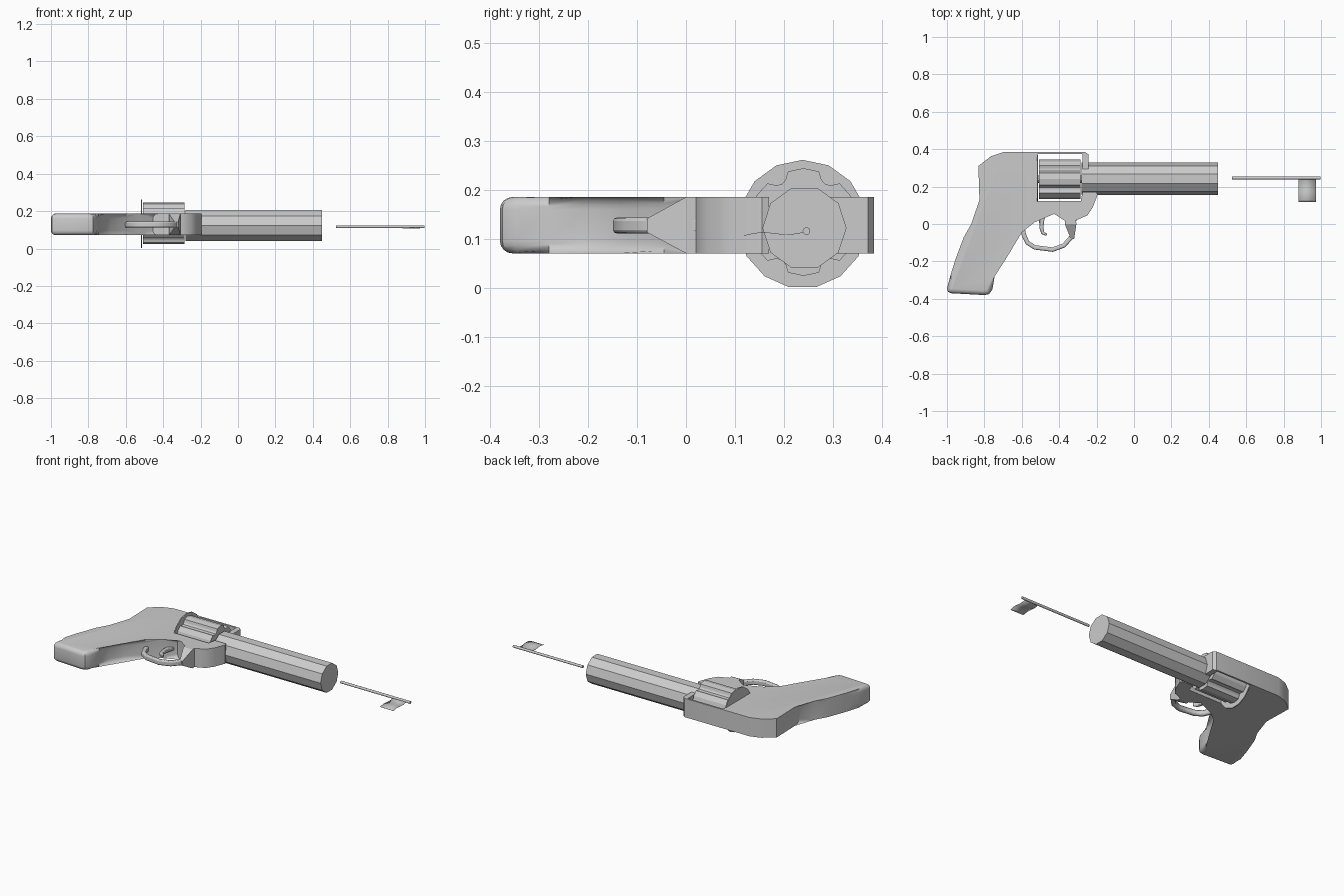
import bpy, bmesh, math
from mathutils import Vector

if "Cube" in bpy.data.objects:
    bpy.data.objects.remove(bpy.data.objects["Cube"])

ZC = 0.128   # mid-plane of the frame


def finish(bm, name, smooth=None):
    bmesh.ops.recalc_face_normals(bm, faces=bm.faces[:])
    me = bpy.data.meshes.new(name)
    bm.to_mesh(me)
    bm.free()
    ob = bpy.data.objects.new(name, me)
    bpy.context.collection.objects.link(ob)
    if smooth:
        bpy.ops.object.select_all(action='DESELECT')
        ob.select_set(True)
        bpy.context.view_layer.objects.active = ob
        bpy.ops.object.shade_smooth_by_angle(angle=math.radians(smooth))
    return ob


def prism(name, rings, smooth=None, round_count=0, radius=0.0):
    """Joins two matching outlines; optionally rounds the rims of the first points."""
    bm = bmesh.new()
    a, b = [[bm.verts.new(p) for p in r] for r in rings]
    n = len(a)
    bm.faces.new(a)
    bm.faces.new(b[::-1])
    for i in range(n):
        bm.faces.new((a[i], a[(i + 1) % n], b[(i + 1) % n], b[i]))
    if round_count:
        edges = [bm.edges.get((r[i], r[i + 1])) for r in (a, b) for i in range(round_count - 1)]
        bmesh.ops.bevel(bm, geom=edges, offset=radius, segments=4, profile=0.5,
                        affect='EDGES', clamp_overlap=True)
    return finish(bm, name, smooth)


def slab(name, pts, z0, z1, **kw):
    return prism(name, [[(x, y, z) for x, y in pts] for z in (z0, z1)], **kw)


def along_x(name, yz, x0, x1, **kw):
    return prism(name, [[(x, y, z) for y, z in yz] for x in (x0, x1)], **kw)


def circle(cy, cz, r, n, start=0.0):
    return [(cy + r * math.cos(start + 2 * math.pi * i / n),
             cz + r * math.sin(start + 2 * math.pi * i / n)) for i in range(n)]


def strip(name, path, widths, z0, z1, bevel):
    """Flat bar following a path in the x-y plane."""
    p = [Vector(q) for q in path]
    left, right = [], []
    for i, q in enumerate(p):
        d = (p[min(i + 1, len(p) - 1)] - p[max(i - 1, 0)]).normalized()
        off = Vector((-d.y, d.x)) * widths[i] / 2
        left.append(q + off)
        right.append(q - off)
    ob = slab(name, [tuple(v) for v in left + right[::-1]], z0, z1, smooth=35)
    m = ob.modifiers.new("soft_edges", 'BEVEL')
    m.width, m.segments, m.limit_method, m.angle_limit = bevel, 2, 'ANGLE', math.radians(50)
    return ob


# Frame with rounded grip and an open cylinder window
grip = [(-0.825, 0.08), (-0.87, 0.0), (-0.91, -0.07), (-0.955, -0.19), (-0.98, -0.27),
        (-1.0, -0.345), (-0.995, -0.362), (-0.98, -0.37), (-0.80, -0.38), (-0.775, -0.375),
        (-0.757, -0.35), (-0.745, -0.28), (-0.73, -0.21), (-0.68, -0.13), (-0.60, -0.045),
        (-0.53, 0.01), (-0.455, 0.065)]
body = [(-0.42, 0.05), (-0.375, 0.02), (-0.31, 0.02), (-0.25, 0.045), (-0.22, 0.09),
        (-0.195, 0.155), (-0.20, 0.17), (-0.275, 0.17), (-0.285, 0.122), (-0.515, 0.122),
        (-0.515, 0.373), (-0.275, 0.373), (-0.275, 0.24), (-0.243, 0.24), (-0.243, 0.372),
        (-0.26, 0.384), (-0.70, 0.384), (-0.765, 0.362), (-0.832, 0.31)]
slab("frame_and_grip", grip + body, 0.071, 0.186, smooth=35,
     round_count=len(grip), radius=0.026)

# Ten-sided barrel
along_x("barrel", circle(0.242, 0.123, 0.0858, 10), -0.28, 0.45)

# Thin round shield behind the drum
along_x("recoil_shield", circle(0.238, 0.1305, 0.1315, 15, math.pi / 2), -0.519, -0.513)

# Fluted drum: six lobes with scooped grooves between them
drum = []
for i in range(6):
    base = math.pi / 2 + i * math.pi / 3
    for deg, r in ((-17, 0.108), (0, 0.110), (17, 0.108), (23, 0.094), (30, 0.089), (37, 0.094)):
        a = base + math.radians(deg)
        drum.append((0.24 + r * math.cos(a), 0.135 + r * math.sin(a)))
along_x("drum", drum, -0.509, -0.287, smooth=20)
along_x("drum_pin", circle(0.24, 0.13, 0.02, 10), -0.53, -0.27)

# Trigger guard
strip("trigger_guard",
      [(-0.595, -0.03), (-0.588, -0.06), (-0.57, -0.10), (-0.53, -0.125), (-0.435, -0.137),
       (-0.375, -0.115), (-0.335, -0.07), (-0.323, -0.02), (-0.32, 0.03)],
      [0.024] * 9, ZC - 0.016, ZC + 0.016, 0.007)

# Flared foot joining the guard to the frame
bm = bmesh.new()
top = [bm.verts.new(p) for p in ((-0.37, 0.022, 0.071), (-0.31, 0.022, 0.071),
                                 (-0.31, 0.022, 0.186), (-0.37, 0.022, 0.186))]
mid = [bm.verts.new(p) for p in ((-0.37, 0.0, 0.071), (-0.308, 0.0, 0.071),
                                 (-0.308, 0.0, 0.186), (-0.37, 0.0, 0.186))]
low = [bm.verts.new(p) for p in ((-0.338, -0.08, 0.114), (-0.32, -0.08, 0.114),
                                 (-0.32, -0.08, 0.142), (-0.338, -0.08, 0.142))]
bm.faces.new(top)
bm.faces.new(low)
for a, b in ((top, mid), (mid, low)):
    for i in range(4):
        j = (i + 1) % 4
        bm.faces.new((a[i], a[j], b[j], b[i]))
finish(bm, "guard_foot")

# Curved trigger
strip("trigger",
      [(-0.485, 0.06), (-0.494, 0.015), (-0.495, -0.02), (-0.488, -0.048), (-0.466, -0.058)],
      [0.03, 0.026, 0.022, 0.018, 0.012], ZC - 0.011, ZC + 0.011, 0.005)

# Flag rod
along_x("flag_rod", circle(0.246, 0.1165, 0.0078, 10), 0.525, 0.997, smooth=40)

# Waving flag cloth
bm = bmesh.new()
rows = []
for i in range(13):
    t = i / 12
    y = 0.246 - 0.128 * t
    z = 0.1165 - 0.009 * t - 0.004 * math.sin(2 * math.pi * t)
    rows.append([bm.verts.new((x, y, z)) for x in (0.88, 0.972)])
for a, b in zip(rows, rows[1:]):
    bm.faces.new((a[0], a[1], b[1], b[0]))
cloth = finish(bm, "flag_cloth", smooth=40)
cloth.modifiers.new("thickness", 'SOLIDIFY').thickness = 0.001
